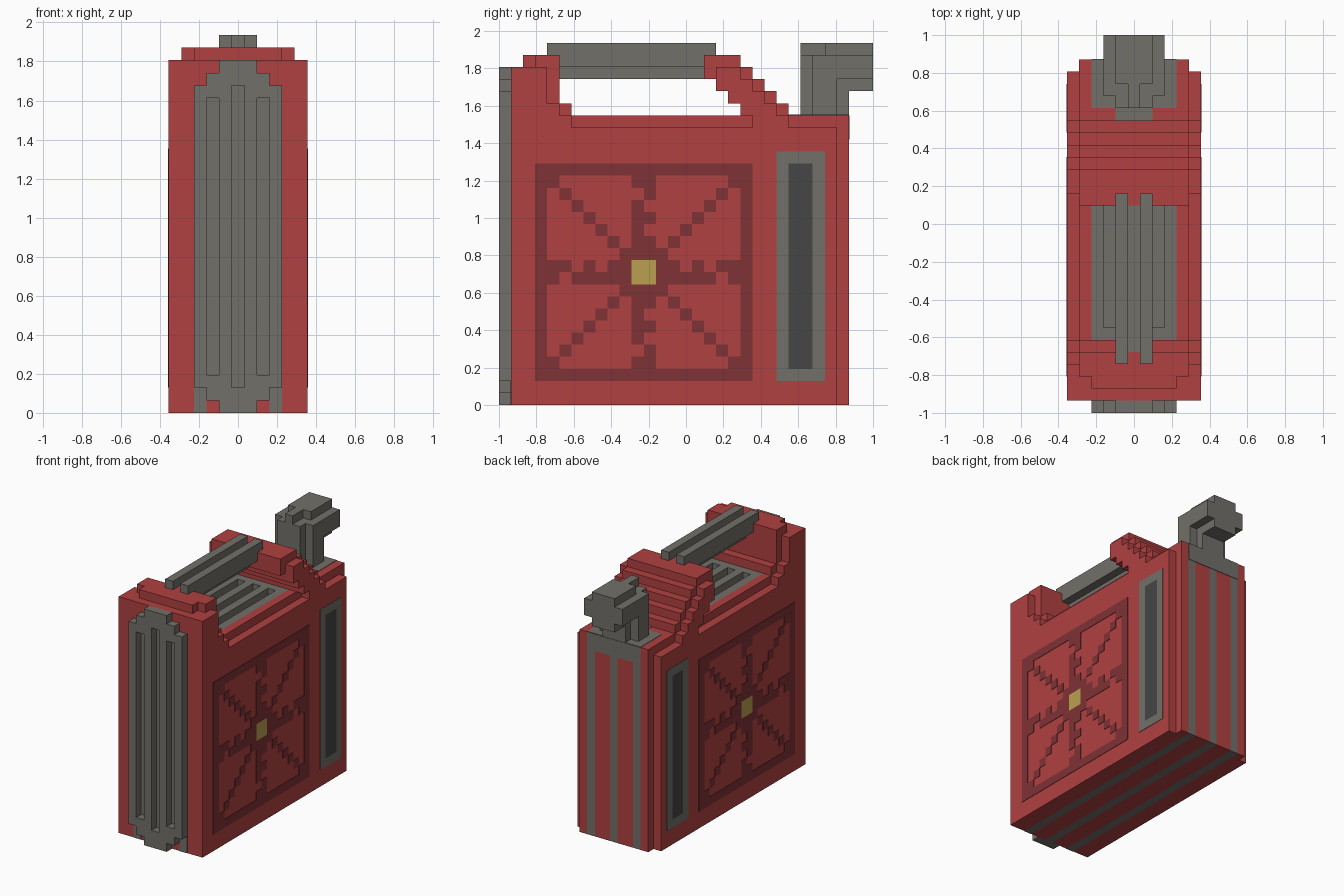
import bpy, bmesh

if "Cube" in bpy.data.objects:
    bpy.data.objects.remove(bpy.data.objects["Cube"], do_unlink=True)

U = 2 / 31      # edge of one block
E = 0.05        # thickness of painted plates, in blocks


def material(name, rgb):
    m = bpy.data.materials.new(name)
    m.use_nodes = True
    m.diffuse_color = (*rgb, 1)
    bsdf = next(n for n in m.node_tree.nodes if n.type == 'BSDF_PRINCIPLED')
    bsdf.inputs["Base Color"].default_value = (*rgb, 1)
    bsdf.inputs["Roughness"].default_value = 0.8
    return m


RED = material("red paint", (0.440, 0.052, 0.052))
DARK_RED = material("dark red", (0.209, 0.032, 0.036))
GREY = material("warm grey", (0.170, 0.162, 0.143))
DARK_GREY = material("dark grey", (0.061, 0.061, 0.063))
YELLOW = material("yellow", (0.491, 0.352, 0.080))


def pos(i, j, k):
    """Block coordinates to world position."""
    return ((i - 5.5) * U, -1 + j * U, k * U)


def finish(name, bm, *mats):
    bmesh.ops.recalc_face_normals(bm, faces=bm.faces)
    me = bpy.data.meshes.new(name)
    bm.to_mesh(me)
    bm.free()
    for m in mats:
        me.materials.append(m)
    ob = bpy.data.objects.new(name, me)
    bpy.context.collection.objects.link(ob)
    return ob


def boxes(name, mat, items):
    """One object from boxes given as (i0, i1, j0, j1, k0, k1)."""
    bm = bmesh.new()
    for i0, i1, j0, j1, k0, k1 in items:
        a, b = pos(i0, j0, k0), pos(i1, j1, k1)
        vs = bmesh.ops.create_cube(bm, size=1)["verts"]
        for v in vs:
            v.co = [a[n] if v.co[n] < 0 else b[n] for n in range(3)]
    return finish(name, bm, mat)


def slab(name, profile, i0, i1, striped=False):
    """Side profile extruded across x; a striped slab is grey below and behind."""
    bm = bmesh.new()
    f = bm.faces.new([bm.verts.new(pos(i0, j, k)) for j, k in profile])
    ext = bmesh.ops.extrude_face_region(bm, geom=[f])
    for v in ext["geom"]:
        if isinstance(v, bmesh.types.BMVert):
            v.co.x += (i1 - i0) * U
    bmesh.ops.recalc_face_normals(bm, faces=bm.faces)
    rear = pos(0, 29, 0)[1]
    for f in bm.faces:
        c = f.calc_center_median()
        if striped and (c.z < 0.001 or c.y > rear - 0.001):
            f.material_index = 1
    return finish(name, bm, RED, GREY)


# Can body: stepped side profiles, chamfered toward the outer layers
rear_steps = [(29, 0), (29, 24), (24, 24), (24, 25), (23, 25), (23, 26), (22, 26),
              (22, 27), (21, 27), (21, 28), (20, 28), (20, 29), (17, 29), (17, 27),
              (18, 27), (18, 26), (19, 26), (19, 25), (20, 25)]
core = [(1, 0)] + rear_steps + [(20, 23), (6, 23), (6, 25), (5, 25), (5, 29),
                                (2, 29), (2, 28), (1, 28)]
shoulder = [(1, 0)] + rear_steps + [(20, 24), (6, 24), (6, 25), (5, 25), (5, 29),
                                    (3, 29), (3, 28), (1, 28)]
outer = [(1, 0), (28, 0), (28, 23), (24, 23), (24, 24), (23, 24), (23, 25), (22, 25),
         (22, 26), (21, 26), (21, 27), (20, 27), (20, 28), (18, 28), (18, 26), (19, 26),
         (19, 25), (20, 25), (20, 24), (21, 24), (21, 23), (6, 23), (6, 24), (5, 24),
         (5, 25), (4, 25), (4, 28), (1, 28)]
for n, (a, b) in enumerate([(2, 3), (3, 5), (5, 6), (6, 8), (8, 9)]):
    slab(f"body_core_{n + 1}", core, a, b, striped=n % 2 == 0)
for side, a, s in (("right", 0, 1), ("left", 11, -1)):
    slab(f"body_shoulder_{side}", shoulder, a + s, a + 2 * s)
    slab(f"body_side_{side}", outer, a, a + s)

# Front grille: columns of a rounded plate with three slots
grille = []
for i in range(2, 9):
    low = max(0, abs(i - 5) - 1)
    spans = [(low, 28 - low)]
    if i == 5:
        spans = [(0, 2), (26, 28)]
    elif i in (3, 7):
        spans = [(1, 3), (25, 27)]
    grille += [(i, i + 1, 0, 1, a, b) for a, b in spans]
boxes("front_grille", GREY, grille)
boxes("front_grille_backing", GREY,
      [(i, i + 1, 1 - E, 1, 2, 26) for i in (3, 5, 7)]
      + [(i, i + 1, 1 - E, 1, 0, 2) for i in (2, 8)])

# Top grille under the handle
boxes("top_grille", GREY,
      [(i, i + 1, 6, 20, 23, 24) for i in (2, 4, 6, 8)]
      + [(i, i + 1, a, b, 23, 24) for i in (3, 5, 7) for a, b in ((6, 7), (19, 20))])
boxes("top_grille_backing", GREY, [(i, i + 1, 7, 19, 23, 23 + E) for i in (3, 5, 7)])

# Carrying handle: two raised bars with a lower one between
boxes("handle", GREY, [(4, 5, 4, 18, 28, 30), (6, 7, 4, 18, 28, 30),
                       (5, 6, 5, 17, 27, 29)])

# Spout: round-ish neck and a head that points backward
boxes("spout_neck", GREY, [(4, 7, 25, 29, 24, 29), (3, 8, 26, 28, 24, 29),
                           (5, 6, 25, 27, 29, 30)])
boxes("spout_head", GREY, [(4, 7, 27, 31, 26, 30), (3, 8, 27, 31, 27, 29)])

# Grey paint around the spout and on the upper rear
boxes("spout_base", GREY, [(2, 9, 25, 29, 24, 24 + E), (4, 7, 24, 25, 24, 24 + E)])
boxes("rear_band", GREY, [(2, 9, 29, 29 + E, 22, 24)])


def emblem_cell(a, b):
    """True where the 18 x 18 side emblem is painted."""
    x, z = a - 8.5, b - 8.5
    if max(abs(x), abs(z)) > 8 or abs(x) == abs(z):
        return True
    if abs(x) + abs(z) <= 3:
        return True
    for along, across in ((x, z), (z, x)):
        if abs(across) < 1:                     # zigzag spokes
            ring = int(abs(along))
            if ring in (7, 4) or (ring % 2 == 0) == (across > 0):
                return True
    return False


def emblem(name, surface, out):
    """Painted cells on one plate standing just off the side."""
    bm = bmesh.new()
    for a in range(18):
        for b in range(18):
            if emblem_cell(a, b) and not (a in (8, 9) and b in (8, 9)):
                j, k = a + 3, b + 2
                bm.faces.new([bm.verts.new(pos(surface, *p)) for p in
                              ((j, k), (j + 1, k), (j + 1, k + 1), (j, k + 1))])
    bmesh.ops.remove_doubles(bm, verts=bm.verts, dist=1e-4)
    ext = bmesh.ops.extrude_face_region(bm, geom=bm.faces[:])
    for v in ext["geom"]:
        if isinstance(v, bmesh.types.BMVert):
            v.co.x += out * E * U
    finish(name, bm, DARK_RED)


# Painted details on both sides
for side, s, out in (("right", 0, -1), ("left", 11, 1)):
    lo, hi = sorted((s, s + out * E))
    emblem(f"emblem_{side}", s, out)
    boxes(f"emblem_centre_{side}", YELLOW, [(lo, hi, 11, 13, 10, 12)])
    boxes(f"gauge_frame_{side}", GREY,
          [(lo, hi, 23, 24, 2, 21), (lo, hi, 26, 27, 2, 21),
           (lo, hi, 24, 26, 2, 3), (lo, hi, 24, 26, 20, 21)])
    boxes(f"gauge_window_{side}", DARK_GREY, [(lo, hi, 24, 26, 3, 20)])
